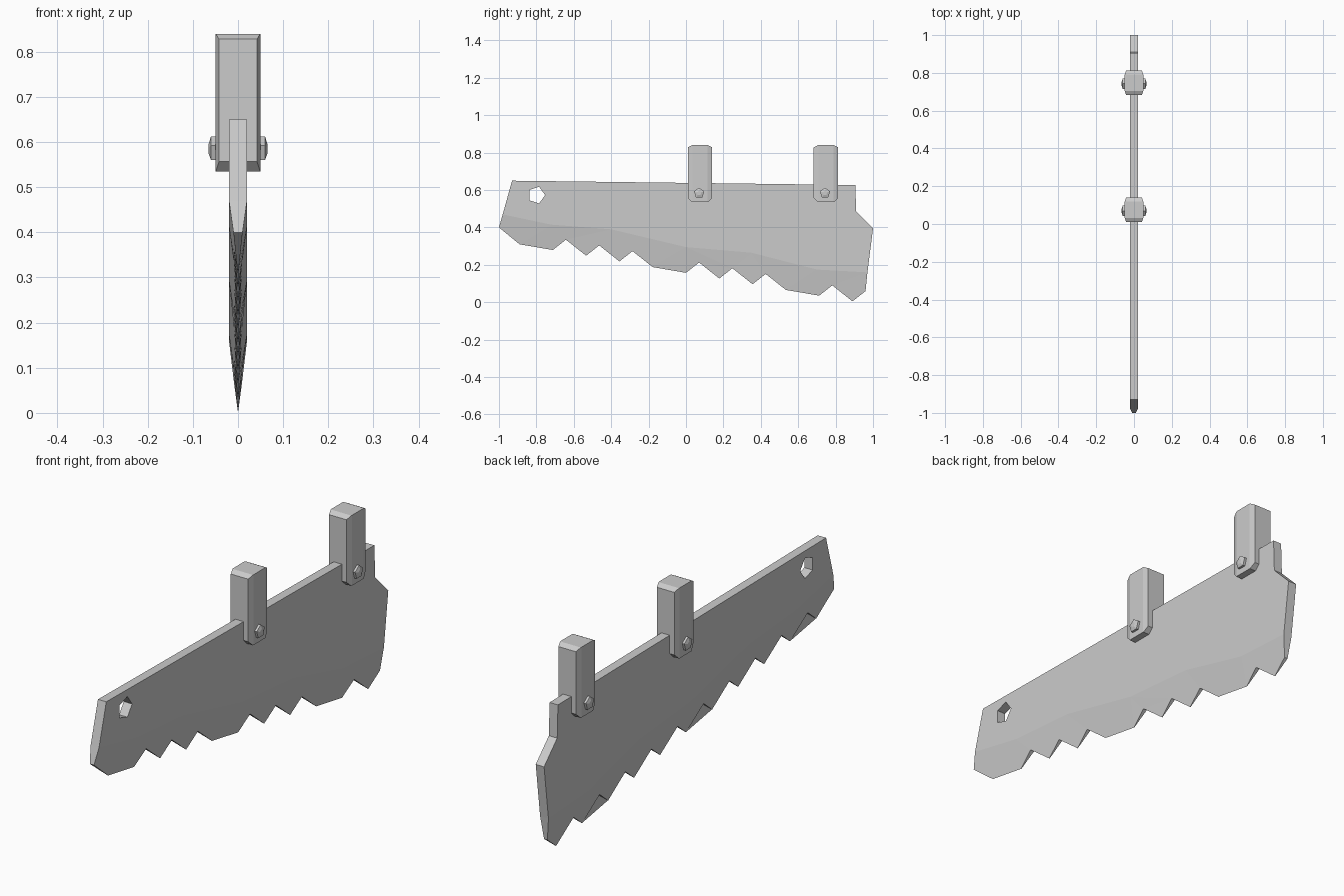
import bpy, bmesh, math

cube = bpy.data.objects.get("Cube")
if cube:
    bpy.data.objects.remove(cube, do_unlink=True)

# One grey metal for everything
metal = bpy.data.materials.new("grey metal")
metal.use_nodes = True
grey = (0.6, 0.6, 0.6, 1)
metal.diffuse_color = grey
metal.node_tree.nodes["Principled BSDF"].inputs["Base Color"].default_value = grey


def finish(bm, name):
    bmesh.ops.recalc_face_normals(bm, faces=bm.faces)
    mesh = bpy.data.meshes.new(name)
    bm.to_mesh(mesh)
    bm.free()
    mesh.materials.append(metal)
    obj = bpy.data.objects.new(name, mesh)
    bpy.context.collection.objects.link(obj)
    return obj


def prism(rings, name):
    """Join matching rings of points and close both ends."""
    bm = bmesh.new()
    loops = [[bm.verts.new(p) for p in ring] for ring in rings]
    for a, b in zip(loops, loops[1:]):
        for i in range(len(a)):
            j = (i + 1) % len(a)
            bm.faces.new((a[i], a[j], b[j], b[i]))
    bm.faces.new(loops[0])
    bm.faces.new(loops[-1])
    return finish(bm, name)


def pentagon(x, y, z, r, turn):
    angles = [turn + math.tau * k / 5 for k in range(5)]
    return [(x, y + r * math.cos(a), z + r * math.sin(a)) for a in angles]


def cut(obj, cutter, operation):
    mod = obj.modifiers.new("cut", 'BOOLEAN')
    mod.operation, mod.object, mod.solver = operation, cutter, 'EXACT'
    bpy.context.view_layer.objects.active = obj
    bpy.ops.object.modifier_apply(modifier=mod.name)
    bpy.data.objects.remove(cutter, do_unlink=True)


# Blade: flat upper plate, lower part ground thinner towards the tooth tips
HALF = 0.02
top = [(0.97, 0.16), (1, 0.395), (0.91, 0.485), (0.905, 0.627), (-0.93, 0.65), (-0.98, 0.47)]
grind = [(-0.98, 0.47), (-0.72, 0.415), (-0.4, 0.39), (0, 0.295),
         (0.35, 0.265), (0.7, 0.175), (0.97, 0.16)]
teeth = [(-1, 0.40)]
for i in range(11):
    y, z = -0.89 + 0.178 * i, 0.31 - 0.0305 * i
    teeth += [(y, z), (y + 0.07, z + 0.055)]


def grind_height(y):
    for (y0, z0), (y1, z1) in zip(grind, grind[1:]):
        if y <= y1:
            return z0 + (z1 - z0) * max(0, y - y0) / (y1 - y0)
    return grind[-1][1]


def half_width(y, z):
    tip = 0.31 - (y + 0.89) * 0.0305 / 0.178
    return HALF * min(1, max(0.03, (z - tip) / (grind_height(y) - tip)))


bm = bmesh.new()
sides = []
for s in (1, -1):
    upper = [bm.verts.new((s * HALF, y, z)) for y, z in top]
    line = [upper[-1]] + [bm.verts.new((s * HALF, y, z)) for y, z in grind[1:-1]] + [upper[0]]
    lower = [bm.verts.new((s * half_width(y, z), y, z)) for y, z in teeth]
    bm.faces.new(upper + line[1:-1])
    bmesh.ops.triangulate(bm, faces=[bm.faces.new(line + lower[::-1])])
    sides.append(upper + lower)
left, right = sides
for i in range(len(left)):
    j = (i + 1) % len(left)
    bm.faces.new((left[i], left[j], right[j], right[i]))
blade = finish(bm, "saw_blade")

# Five-sided hole near the front end
cut(blade, prism([pentagon(x, -0.80, 0.573, 0.047, 0) for x in (-0.1, 0.1)], "hole_cutter"),
    'DIFFERENCE')

# Two hanger blocks with chamfered corners, each with a bolt on both sides
for label, cy in (("front", 0.075), ("rear", 0.748)):
    plan = [(0.05, -0.04), (0.05, 0.04), (0.042, 0.065)]
    plan += [(-x, y) for x, y in reversed(plan)] + [(-0.042, -0.065), (0.042, -0.065)]
    plan = [plan[k] for k in (0, 1, 2, 3, 4, 5)] + plan[6:]
    hanger = prism([[(x, cy + y, z) for x, y in plan] for z in (0.535, 0.84)], label + "_hanger")
    outline = [(-0.065, 0.557), (-0.043, 0.535), (0.043, 0.535), (0.065, 0.557),
               (0.065, 0.828), (0.043, 0.84), (-0.043, 0.84), (-0.065, 0.828)]
    cut(hanger, prism([[(x, cy + y, z) for y, z in outline] for x in (-0.1, 0.1)], "trim"),
        'INTERSECT')
    for side, s in (("left", 1), ("right", -1)):
        rings = [pentagon(s * x, cy - 0.005, 0.584, r, math.pi / 2)
                 for x, r in ((0.045, 0.0287), (0.06, 0.0287), (0.065, 0.012))]
        prism(rings, f"{label}_bolt_{side}")
